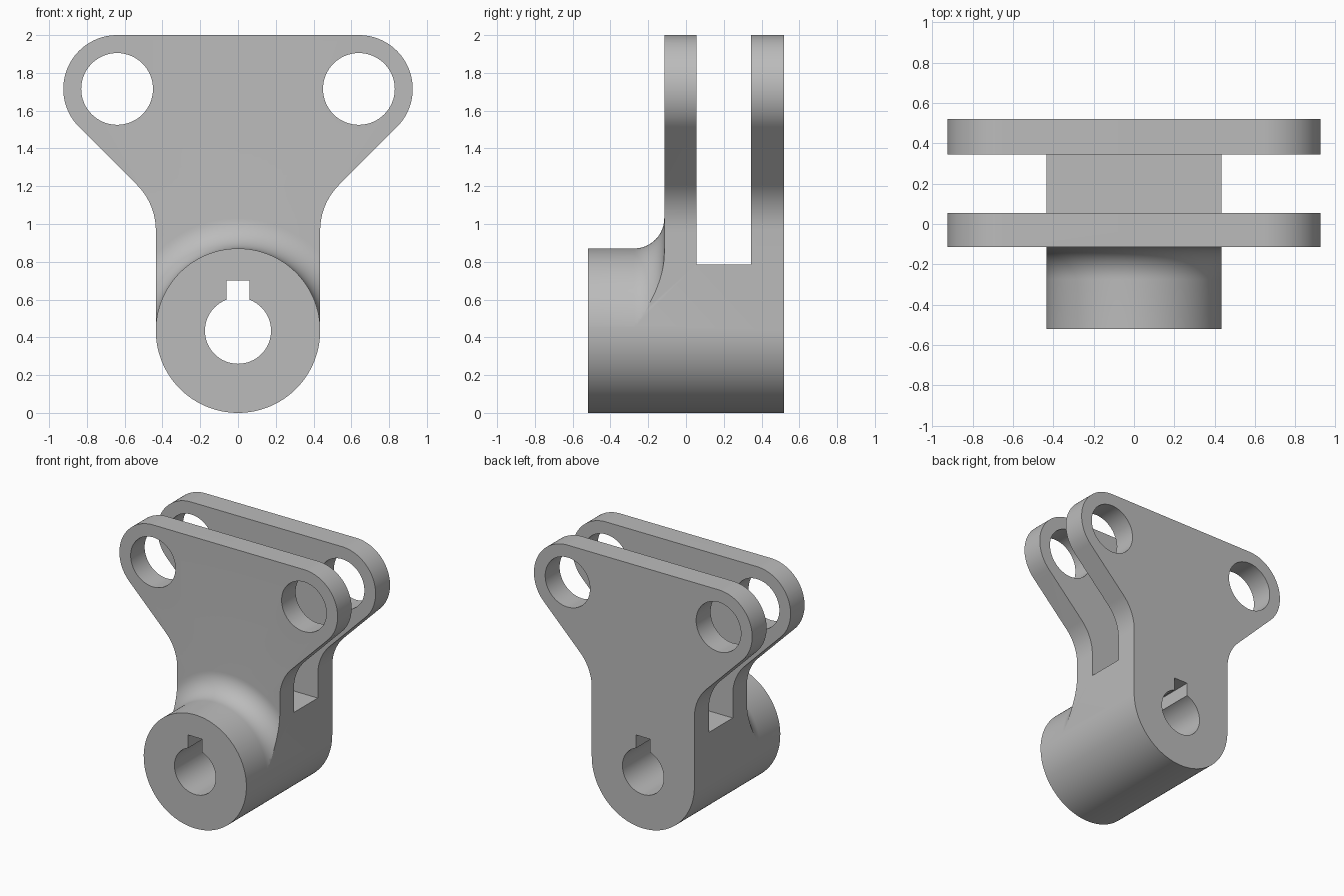
import bpy, bmesh
from math import sin, cos, pi, radians, sqrt

if "Cube" in bpy.data.objects:
    bpy.data.objects.remove(bpy.data.objects["Cube"], do_unlink=True)

# Main dimensions
HUB_R = HUB_Z = 0.435
FRONT, BACK = -0.52, 0.52
PLATE_FRONT = -0.115
SLOT_FRONT, SLOT_BACK, SLOT_FLOOR = 0.055, 0.345, 0.785
LOBE_X, LOBE_Z, LOBE_R, HOLE_R = 0.64, 1.715, 0.285, 0.19
NECK_R, FILLET_R = 0.34, 0.16

steel = bpy.data.materials.new("plain_grey")
steel.use_nodes = True
steel.diffuse_color = (0.5, 0.5, 0.5, 1)
steel.node_tree.nodes["Principled BSDF"].inputs["Base Color"].default_value = (0.5, 0.5, 0.5, 1)


def arc(cx, cz, r, start, end, steps):
    """Points on an arc in the xz plane, angles in degrees."""
    angles = [radians(start + (end - start) * i / steps) for i in range(steps + 1)]
    return [(cx + r * cos(a), cz + r * sin(a)) for a in angles]


def make_object(name, bm):
    bmesh.ops.recalc_face_normals(bm, faces=bm.faces)
    mesh = bpy.data.meshes.new(name)
    bm.to_mesh(mesh)
    bm.free()
    mesh.materials.append(steel)
    obj = bpy.data.objects.new(name, mesh)
    bpy.context.collection.objects.link(obj)
    return obj


def prism(name, outline, y0, y1):
    """Extrude an xz outline along y."""
    bm = bmesh.new()
    face = bm.faces.new([bm.verts.new((x, y0, z)) for x, z in outline])
    result = bmesh.ops.extrude_face_region(bm, geom=[face])
    verts = [v for v in result["geom"] if isinstance(v, bmesh.types.BMVert)]
    bmesh.ops.translate(bm, verts=verts, vec=(0, y1 - y0, 0))
    return make_object(name, bm)


def rectangle(x, z0, z1):
    return [(-x, z0), (x, z0), (x, z1), (-x, z1)]


def cut(body, cutter):
    mod = body.modifiers.new("cut", 'BOOLEAN')
    mod.operation, mod.solver, mod.object = 'DIFFERENCE', 'EXACT', cutter
    bpy.context.view_layer.objects.active = body
    bpy.ops.object.modifier_apply(modifier=mod.name)
    bpy.data.objects.remove(cutter, do_unlink=True)


# Full bracket outline: round hub, neck fillets, sloping arms and lobes
slope = LOBE_Z - LOBE_X - LOBE_R * sqrt(2)
neck_z = slope + HUB_R + NECK_R * (1 - sqrt(2))
right = arc(0, HUB_Z, HUB_R, -90, 0, 32)
right += arc(HUB_R + NECK_R, neck_z, NECK_R, 180, 135, 12)
right += arc(LOBE_X, LOBE_Z, LOBE_R, -45, 90, 36)
left = [(-x, z) for x, z in reversed(right[1:])]
body = prism("clevis_bracket", right + left, FRONT, BACK)

# Clear the front around the hub, leaving a concave fillet at the plate
inner = HUB_R + 0.0005
profile = [(3, PLATE_FRONT), (3, FRONT - 0.1), (inner, FRONT - 0.1)]
profile += arc(inner + FILLET_R, PLATE_FRONT - FILLET_R, FILLET_R, 180, 90, 14)
STEPS = 70
bm = bmesh.new()
rings = []
for i in range(STEPS + 1):
    a = radians(-5 + 190 * i / STEPS)
    rings.append([bm.verts.new((r * cos(a), y, HUB_Z + r * sin(a))) for r, y in profile])
for ring, following in zip(rings, rings[1:]):
    for j in range(len(profile)):
        k = (j + 1) % len(profile)
        bm.faces.new((ring[j], ring[k], following[k], following[j]))
bm.faces.new(rings[0])
bm.faces.new(rings[-1])
cut(body, make_object("hub_relief_cutter", bm))

# Slot between the two plates
cut(body, prism("slot_cutter", rectangle(2, SLOT_FLOOR, 3), SLOT_FRONT, SLOT_BACK))

# Bore, keyway and the two pin holes
bore = arc(0, HUB_Z, 0.175, 0, 360, 64)[:-1]
cut(body, prism("bore_cutter", bore, -1, 1))
cut(body, prism("keyway_cutter", rectangle(0.06, HUB_Z, 0.70), -1, 1))
for side in (-1, 1):
    hole = arc(side * LOBE_X, LOBE_Z, HOLE_R, 0, 360, 64)[:-1]
    cut(body, prism("pin_hole_cutter", hole, -1, 1))

# Smooth curved walls, keep edges sharp
bpy.ops.object.select_all(action='DESELECT')
body.select_set(True)
bpy.context.view_layer.objects.active = body
bpy.ops.object.shade_smooth_by_angle(angle=radians(25))
